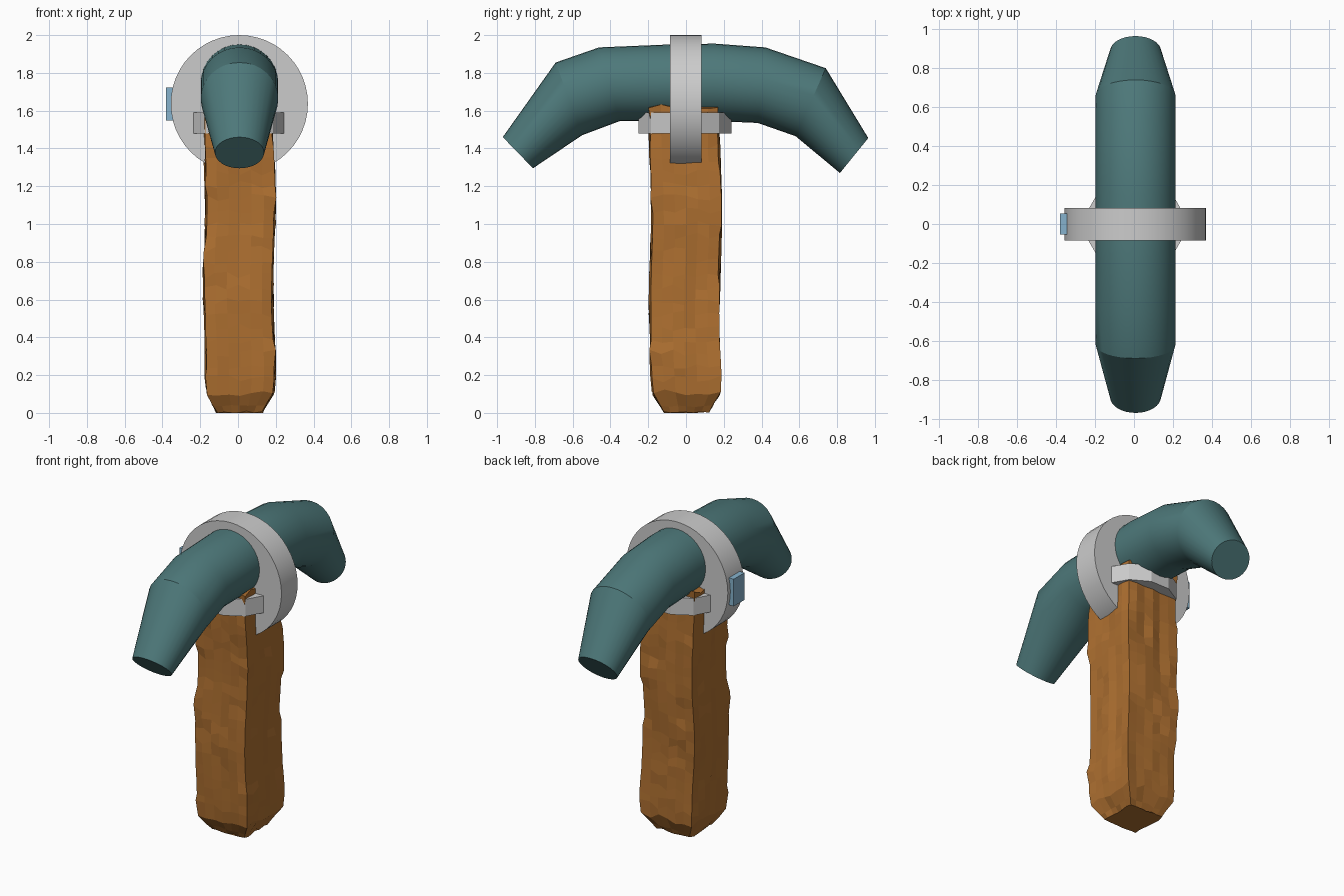
import bpy, bmesh, math, random
from mathutils import Vector

if "Cube" in bpy.data.objects:
    bpy.data.objects.remove(bpy.data.objects["Cube"])

random.seed(7)


def material(name, color):
    m = bpy.data.materials.new(name)
    m.diffuse_color = (*color, 1)
    m.use_nodes = True
    m.node_tree.nodes["Principled BSDF"].inputs["Base Color"].default_value = m.diffuse_color
    return m


def finish(bm, name, mat=None):
    bmesh.ops.recalc_face_normals(bm, faces=bm.faces)
    me = bpy.data.meshes.new(name)
    bm.to_mesh(me)
    bm.free()
    ob = bpy.data.objects.new(name, me)
    bpy.context.collection.objects.link(ob)
    if mat:
        me.materials.append(mat)
    return ob


def loft(name, loops, mat=None):
    """Skin closed loops of equal length and cap both ends."""
    bm = bmesh.new()
    rings = [[bm.verts.new(p) for p in loop] for loop in loops]
    n = len(rings[0])
    for a, b in zip(rings, rings[1:]):
        for i in range(n):
            j = (i + 1) % n
            bm.faces.new((a[i], a[j], b[j], b[i]))
    bm.faces.new(rings[0])
    bm.faces.new(rings[-1])
    return finish(bm, name, mat)


def shade(ob, angle):
    bpy.ops.object.select_all(action='DESELECT')
    ob.select_set(True)
    bpy.context.view_layer.objects.active = ob
    bpy.ops.object.shade_smooth_by_angle(angle=math.radians(angle))


wood = material("wood", (0.42, 0.16, 0.03))
teal = material("teal", (0.075, 0.19, 0.195))
blue = material("pale_blue", (0.24, 0.45, 0.61))

# Rough-hewn square handle: stepped chips along vertical strips
SIDE = 6
square = []
for nx, ny in ((0, -1), (1, 0), (0, 1), (-1, 0)):
    for i in range(SIDE):
        t = 2 * i / SIDE - 1
        square.append((nx - t * ny, ny + t * nx))
chips = [0.0] * len(square)
loops = []
levels = [(0.0, 0.12), (0.03, 0.14), (0.11, 0.178)]
levels += [(0.11 + 1.51 * k / 22, 0.184) for k in range(1, 23)]
for z, half in levels:
    cx = 0.007 + 0.006 * math.sin(z * 7)
    cy = -0.004 + 0.006 * math.cos(z * 6)
    loop = []
    for i, (u, v) in enumerate(square):
        if random.random() < 0.4:
            chips[i] = random.uniform(-0.009, 0.006)
        r = half + chips[i]
        dz = random.uniform(0, 0.012) if z < 0.1 else random.uniform(-0.02, 0.02)
        if z == 0 and i % 5 == 0:
            dz = 0
        loop.append((cx + u * r, cy + v * r, z + dz))
    loops.append(loop)
handle = loft("wooden_handle", loops, wood)

# Splinter standing above the handle top
bm = bmesh.new()
bmesh.ops.create_cube(bm, size=1)
for v in bm.verts:
    k = 0.6 if v.co.z > 0 else 1
    v.co = Vector((0.14 + v.co.x * 0.07 * k, 0.12 + v.co.y * 0.09 * k, 1.60 + v.co.z * 0.13))
finish(bm, "handle_splinter", wood)

# Curved head: (top y, top z, bottom y, bottom z, half width)
sections = [
    (-0.97, 1.46, -0.81, 1.295, 0.13),
    (-0.69, 1.855, -0.55, 1.47, 0.205),
    (-0.46, 1.935, -0.35, 1.545, 0.205),
    (-0.10, 1.95, -0.10, 1.545, 0.205),
    (0.15, 1.955, 0.15, 1.545, 0.205),
    (0.42, 1.935, 0.38, 1.535, 0.205),
    (0.74, 1.825, 0.58, 1.465, 0.205),
    (0.965, 1.455, 0.815, 1.27, 0.13),
]
SEG = 32
loops = []
for ty, tz, by, bz, w in sections:
    mid = Vector((0.008, (ty + by) / 2, (tz + bz) / 2))
    up = Vector((0, (ty - by) / 2, (tz - bz) / 2))
    side = Vector((w, 0, 0))
    loops.append([mid + side * math.cos(a) + up * math.sin(a)
                  for a in (math.tau * i / SEG for i in range(SEG))])
head = loft("curved_head", loops, teal)
shade(head, 20)

# Round band across the middle of the head
loops = [[(0.007 + 0.363 * math.cos(math.tau * i / 48), y,
           1.637 + 0.363 * math.sin(math.tau * i / 48)) for i in range(48)]
         for y in (-0.084, 0.081)]
band = loft("head_band", loops)
shade(band, 30)

# Faceted collar round the top of the handle
loops = [[(0.004 + 0.255 * math.cos(math.tau * (i + 0.5) / 12),
           -0.005 + 0.255 * math.sin(math.tau * (i + 0.5) / 12), z) for i in range(12)]
         for z in (1.48, 1.59)]
loft("handle_collar", loops)

# Small plate on the left of the band
bm = bmesh.new()
bmesh.ops.create_cube(bm, size=1)
for v in bm.verts:
    v.co = Vector((-0.355 + v.co.x * 0.05, v.co.y * 0.11, 1.635 + v.co.z * 0.175))
finish(bm, "side_plate", blue)
